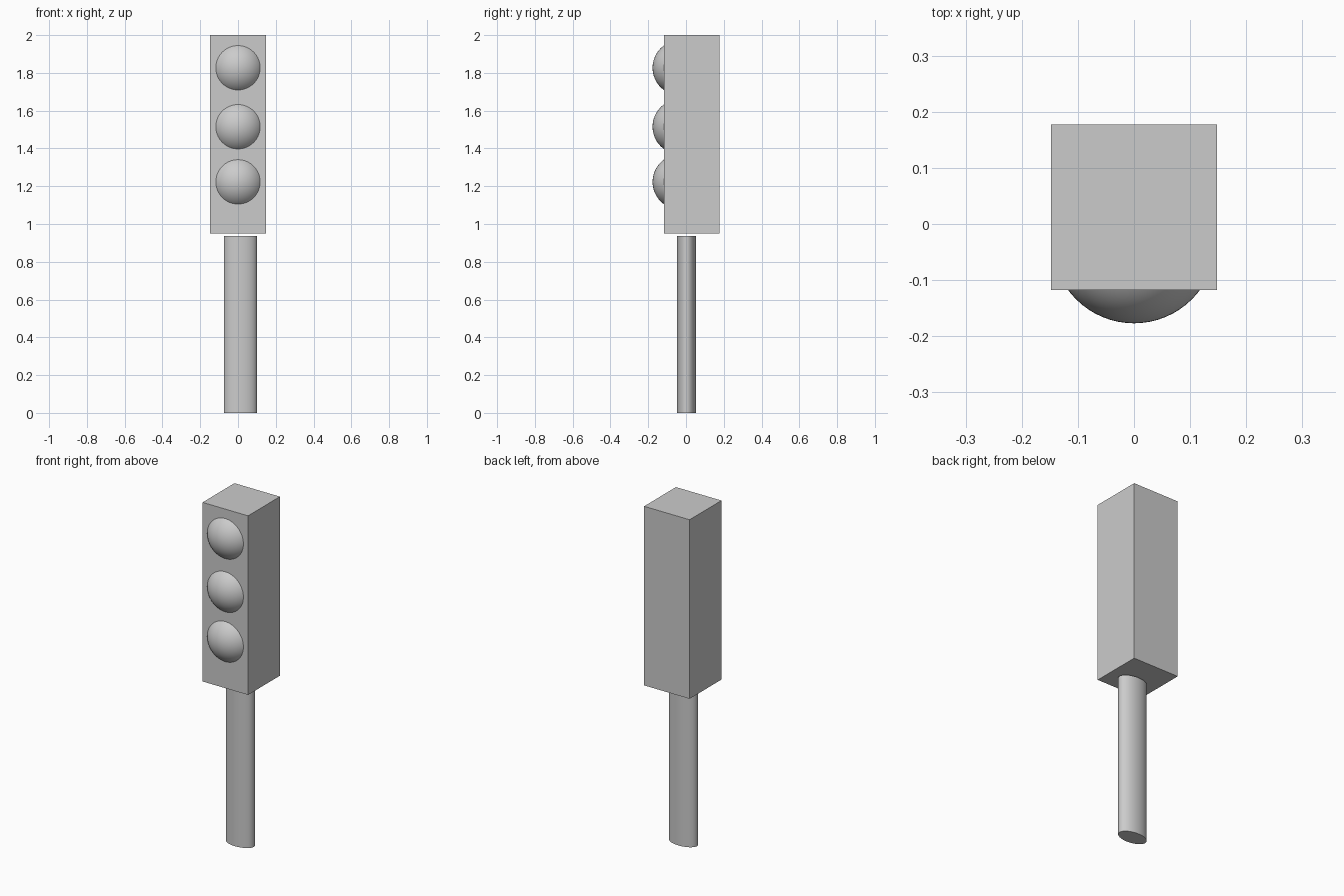
import bpy

cube = bpy.data.objects.get("Cube")
if cube:
    bpy.data.objects.remove(cube, do_unlink=True)

# One plain grey for everything
GREY = (0.6, 0.6, 0.6, 1)
grey = bpy.data.materials.new("plain_grey")
grey.use_nodes = True
grey.diffuse_color = GREY
grey.node_tree.nodes["Principled BSDF"].inputs["Base Color"].default_value = GREY


def finish(name, scale=(1, 1, 1), smooth=False):
    """Name, size and colour the primitive just added."""
    obj = bpy.context.object
    obj.name = name
    obj.scale = scale
    bpy.ops.object.transform_apply(location=False, rotation=False, scale=True)
    obj.data.materials.append(grey)
    if smooth:
        bpy.ops.object.shade_smooth_by_angle()
    return obj


# Oval pole, slightly off centre and stopping just short of the housing
POLE_TOP = 0.937
bpy.ops.mesh.primitive_cylinder_add(vertices=64, radius=1, depth=POLE_TOP,
                                    location=(0.013, 0.003, POLE_TOP / 2))
finish("pole", (0.0875, 0.05, 1), smooth=True)

# Signal housing
BOTTOM, TOP = 0.95, 2.0
bpy.ops.mesh.primitive_cube_add(size=1, location=(0, 0.03, (BOTTOM + TOP) / 2))
finish("housing", (0.295, 0.295, TOP - BOTTOM))

# Three round lamps sunk into the front of the housing
for name, z in (("top", 1.827), ("middle", 1.515), ("bottom", 1.223)):
    bpy.ops.mesh.primitive_uv_sphere_add(segments=64, ring_count=32, radius=0.146,
                                         location=(0, -0.031, z))
    finish(name + "_lamp", smooth=True)
